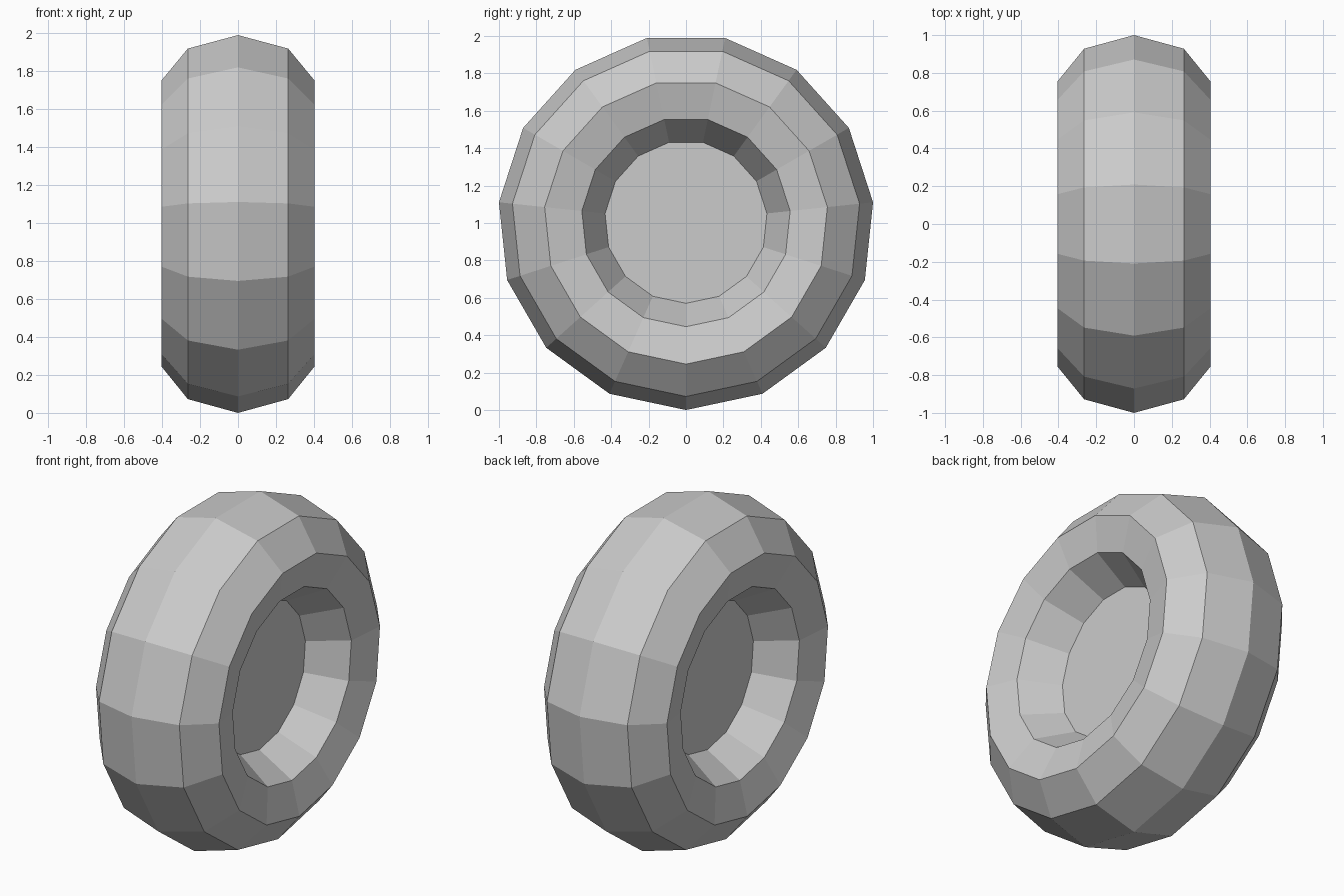
import bpy
import bmesh
from math import sin, cos, tau

cube = bpy.data.objects.get("Cube")
if cube:
    bpy.data.objects.remove(cube)

SIDES = 15
RADIUS = 1.0055

grey = bpy.data.materials.new("plain_grey")
grey.use_nodes = True
colour = (0.6, 0.6, 0.6, 1)
grey.diffuse_color = colour
grey.node_tree.nodes["Principled BSDF"].inputs["Base Color"].default_value = colour

# Half cross-section (x, radius): tread, shoulder, sidewall, rim, hub
half = [(0, RADIUS), (0.264, 0.933), (0.404, 0.76), (0.355, 0.56), (0.14, 0.435)]
profile = [(-x, r) for x, r in reversed(half[1:])] + half

# Rings about the x axis, with one corner pointing straight down
bm = bmesh.new()
rings = []
for x, r in profile:
    angles = [tau * i / SIDES for i in range(SIDES)]
    rings.append([bm.verts.new((x, r * sin(a), RADIUS - r * cos(a))) for a in angles])

# Tyre walls between neighbouring rings
for a, b in zip(rings, rings[1:]):
    for i in range(SIDES):
        j = (i + 1) % SIDES
        bm.faces.new((a[i], a[j], b[j], b[i]))

# Flat hub discs
bm.faces.new(rings[0])
bm.faces.new(rings[-1])
bmesh.ops.recalc_face_normals(bm, faces=bm.faces)

mesh = bpy.data.meshes.new("wheel")
bm.to_mesh(mesh)
bm.free()
mesh.materials.append(grey)
wheel = bpy.data.objects.new("wheel", mesh)
bpy.context.collection.objects.link(wheel)
